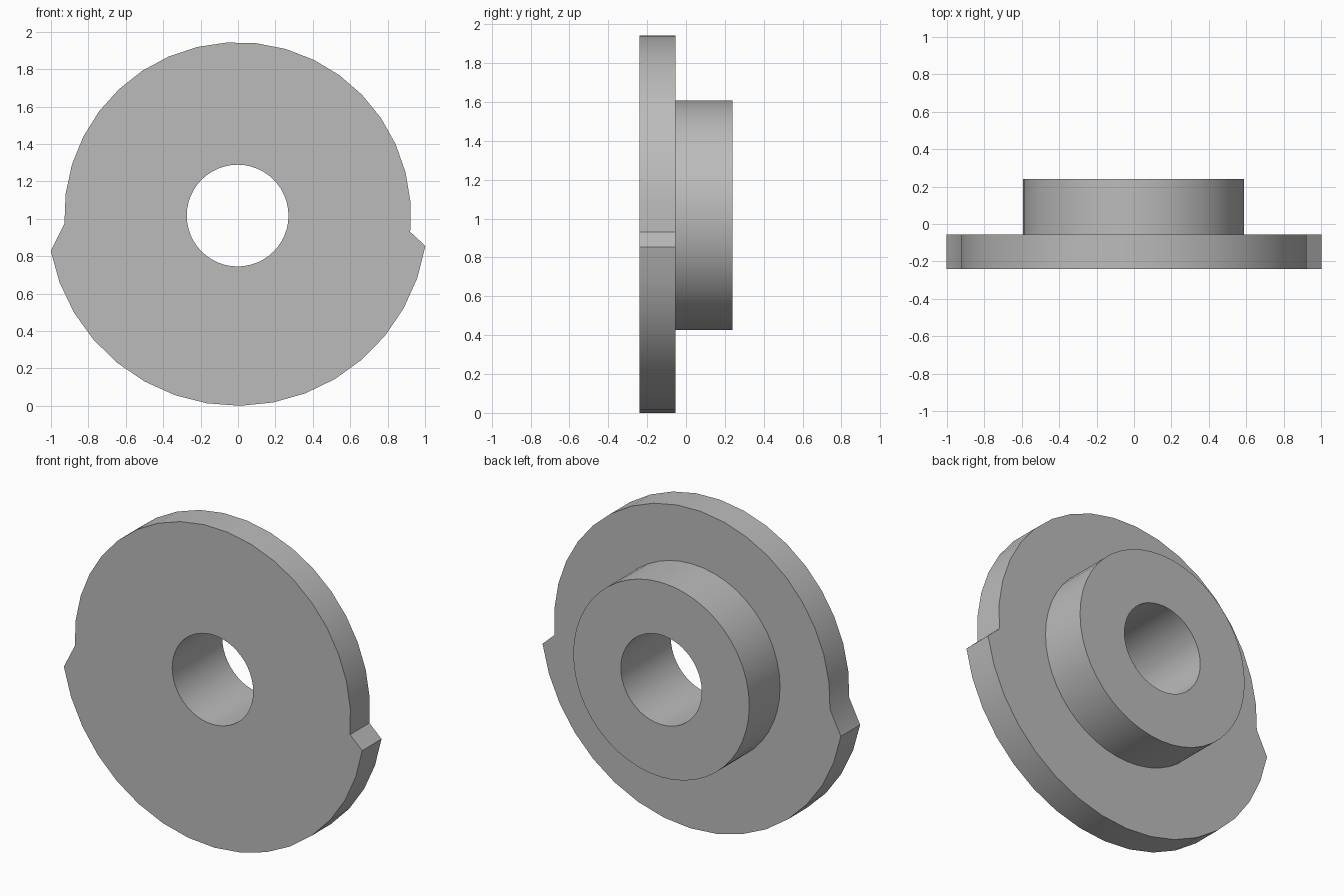
import bpy, bmesh
from math import cos, sin, radians

cube = bpy.data.objects.get("Cube")
if cube:
    bpy.data.objects.remove(cube)

# Shared axis and depths
CX, CZ = -0.002, 1.017
FRONT, SHOULDER, BACK = -0.24, -0.055, 0.24


def arc(radius, start, end, segments):
    """Points on an arc, both ends included (degrees)."""
    angles = [radians(start + (end - start) * i / segments) for i in range(segments + 1)]
    return [(CX + radius * cos(a), CZ + radius * sin(a)) for a in angles]


# Profiles: stepped flange outline, round hub, round bore
flange = arc(0.927, -5.4, 182.7, 19) + arc(1.017, 190.7, 350.8, 16)
hub = arc(0.591, 0, 360, 48)[:-1]
bore = arc(0.272, 0, 360, 48)[:-1]

bm = bmesh.new()


def ring(points, y):
    verts = [bm.verts.new((x, y, z)) for x, z in points]
    for a, b in zip(verts, verts[1:] + verts[:1]):
        bm.edges.new((a, b))
    return verts


def wall(a, b):
    for i in range(len(a)):
        bm.faces.new((a[i - 1], a[i], b[i], b[i - 1]))


def cap(outer, inner):
    edges = [bm.edges.get((r[i - 1], r[i])) for r in (outer, inner) for i in range(len(r))]
    bmesh.ops.triangle_fill(bm, edges=edges, use_beauty=True, use_dissolve=False)


flange_front, flange_back = ring(flange, FRONT), ring(flange, SHOULDER)
hub_front, hub_back = ring(hub, SHOULDER), ring(hub, BACK)
bore_front, bore_back = ring(bore, FRONT), ring(bore, BACK)

# Flat faces, then the side walls
cap(flange_front, bore_front)
cap(flange_back, hub_front)
cap(hub_back, bore_back)
wall(flange_front, flange_back)
wall(hub_front, hub_back)
wall(bore_front, bore_back)
bmesh.ops.recalc_face_normals(bm, faces=bm.faces[:])

mesh = bpy.data.meshes.new("flanged_hub")
bm.to_mesh(mesh)
bm.free()
obj = bpy.data.objects.new("flanged_hub", mesh)
bpy.context.collection.objects.link(obj)

# Plain grey
grey = bpy.data.materials.new("grey")
grey.use_nodes = True
colour = (0.5, 0.5, 0.5, 1)
grey.diffuse_color = colour
for node in grey.node_tree.nodes:
    if node.type == 'BSDF_PRINCIPLED':
        node.inputs["Base Color"].default_value = colour
mesh.materials.append(grey)

# Smooth rims with crisp corners
bpy.ops.object.select_all(action='DESELECT')
obj.select_set(True)
bpy.context.view_layer.objects.active = obj
bpy.ops.object.shade_smooth_by_angle(angle=radians(30))
